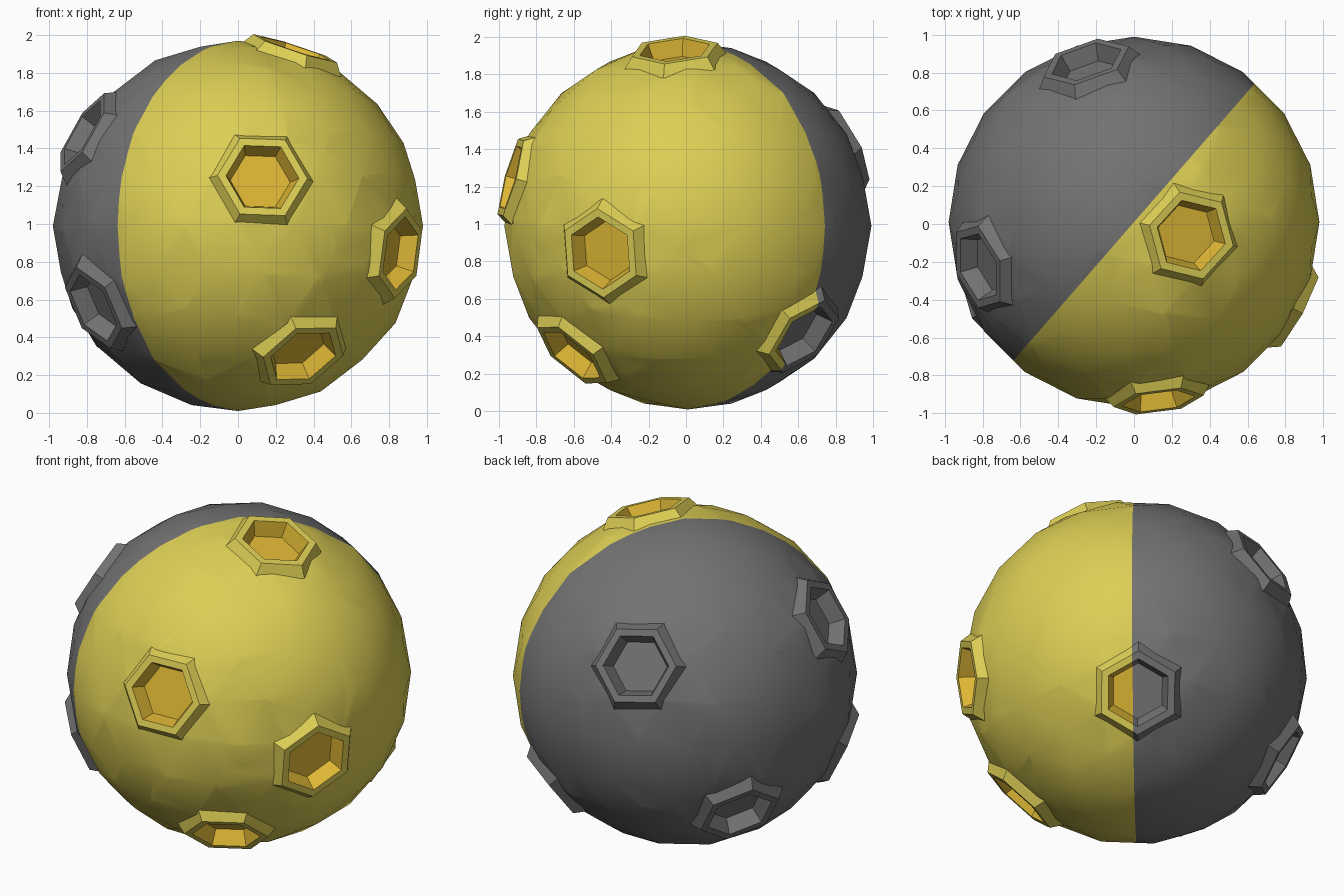
import bpy, bmesh, math
from mathutils import Vector

if "Cube" in bpy.data.objects:
    bpy.data.objects.remove(bpy.data.objects["Cube"])

CENTRE = Vector((0, 0.01, 0.99))
R = 0.98
SPLIT = Vector((0.754, -0.657, 0))      # yellow side of the ball

# crater direction from the centre, direction of one hexagon corner
CRATERS = [
    ((0.13, -0.95, 0.26), (1, 0, 0)),
    ((0.83, -0.45, -0.14), (0, 0, 1)),
    ((0.34, -0.61, -0.68), (0.86, 0.5, 0.05)),
    ((0.30, -0.07, 0.93), (0.7, 0.7, 0)),
    ((-0.80, -0.23, 0.48), (0, 0, 1)),
    ((-0.76, -0.45, -0.43), (0, 0, 1)),
    ((-0.25, 0.84, 0.44), (-0.85, -0.53, 0)),
    ((-0.70, 0.46, -0.51), (-0.85, -0.53, 0.2)),
    ((0.49, 0.61, -0.58), (0, 0, 1)),
]


def material(name, rgb):
    m = bpy.data.materials.new(name)
    m.diffuse_color = (*rgb, 1)
    m.use_nodes = True
    m.node_tree.nodes["Principled BSDF"].inputs["Base Color"].default_value = m.diffuse_color
    return m


MATS = [material("grey", (0.17, 0.17, 0.17)),
        material("yellow", (0.72, 0.62, 0.09)),
        material("deep_yellow", (0.73, 0.47, 0.035))]


def frame(d, ref):
    n = Vector(d).normalized()
    u = Vector(ref)
    u = (u - n * u.dot(n)).normalized()
    return n, u, n.cross(u)


def cut(bm, co, no, faces=None):
    faces = bm.faces[:] if faces is None else faces
    geom = set(faces)
    for f in faces:
        geom.update(f.edges)
        geom.update(f.verts)
    bmesh.ops.bisect_plane(bm, geom=list(geom), dist=1e-5, plane_co=co, plane_no=no)


def finish(bm, name, inner=()):
    # split along the colour boundary, then colour by side
    tag = bm.faces.layers.int.get("inner") or bm.faces.layers.int.new("inner")
    cut(bm, (0, 0, 0), SPLIT)
    for f in bm.faces:
        side = f.calc_center_median().dot(SPLIT) > 0
        f.material_index = (2 if f[tag] else 1) if side else 0
    bm.faces.layers.int.remove(tag)
    me = bpy.data.meshes.new(name)
    bm.to_mesh(me)
    bm.free()
    for m in MATS:
        me.materials.append(m)
    ob = bpy.data.objects.new(name, me)
    ob.location = CENTRE
    bpy.context.collection.objects.link(ob)
    return ob


# ball with hexagonal openings
bm = bmesh.new()
bmesh.ops.create_icosphere(bm, subdivisions=3, radius=R)
APOTHEM = 0.235 * math.cos(math.pi / 6)
for d, ref in CRATERS:
    n, u, v = frame(d, ref)
    sides = [u * math.cos(a) + v * math.sin(a)
             for a in [math.radians(30 + 60 * k) for k in range(6)]]
    for s in sides:
        near = [f for f in bm.faces if (f.calc_center_median() - n * R).length < 0.5]
        cut(bm, s * APOTHEM, s, near)
    hole = []
    for f in bm.faces:
        c = f.calc_center_median()
        if c.dot(n) > 0 and all(c.dot(s) < APOTHEM for s in sides):
            hole.append(f)
    bmesh.ops.delete(bm, geom=hole, context='FACES')
for f in bm.faces:
    f.smooth = True
finish(bm, "ball")

# craters: sloped flank, flat rim, inner wall, floor
PROFILE = [(0.285, 0.925), (0.24, 0.99), (0.195, 0.99), (0.16, 0.90)]
for i, (d, ref) in enumerate(CRATERS):
    n, u, v = frame(d, ref)
    bm = bmesh.new()
    tag = bm.faces.layers.int.new("inner")
    rings = [[bm.verts.new(n * h + (u * math.cos(k * math.pi / 3)
                                    + v * math.sin(k * math.pi / 3)) * r)
              for k in range(6)] for r, h in PROFILE]
    for j in range(3):
        for k in range(6):
            m = (k + 1) % 6
            f = bm.faces.new((rings[j][k], rings[j][m], rings[j + 1][m], rings[j + 1][k]))
            f[tag] = int(j == 2)
    bm.faces.new(rings[3])[tag] = 1
    finish(bm, f"crater_{i + 1}")
